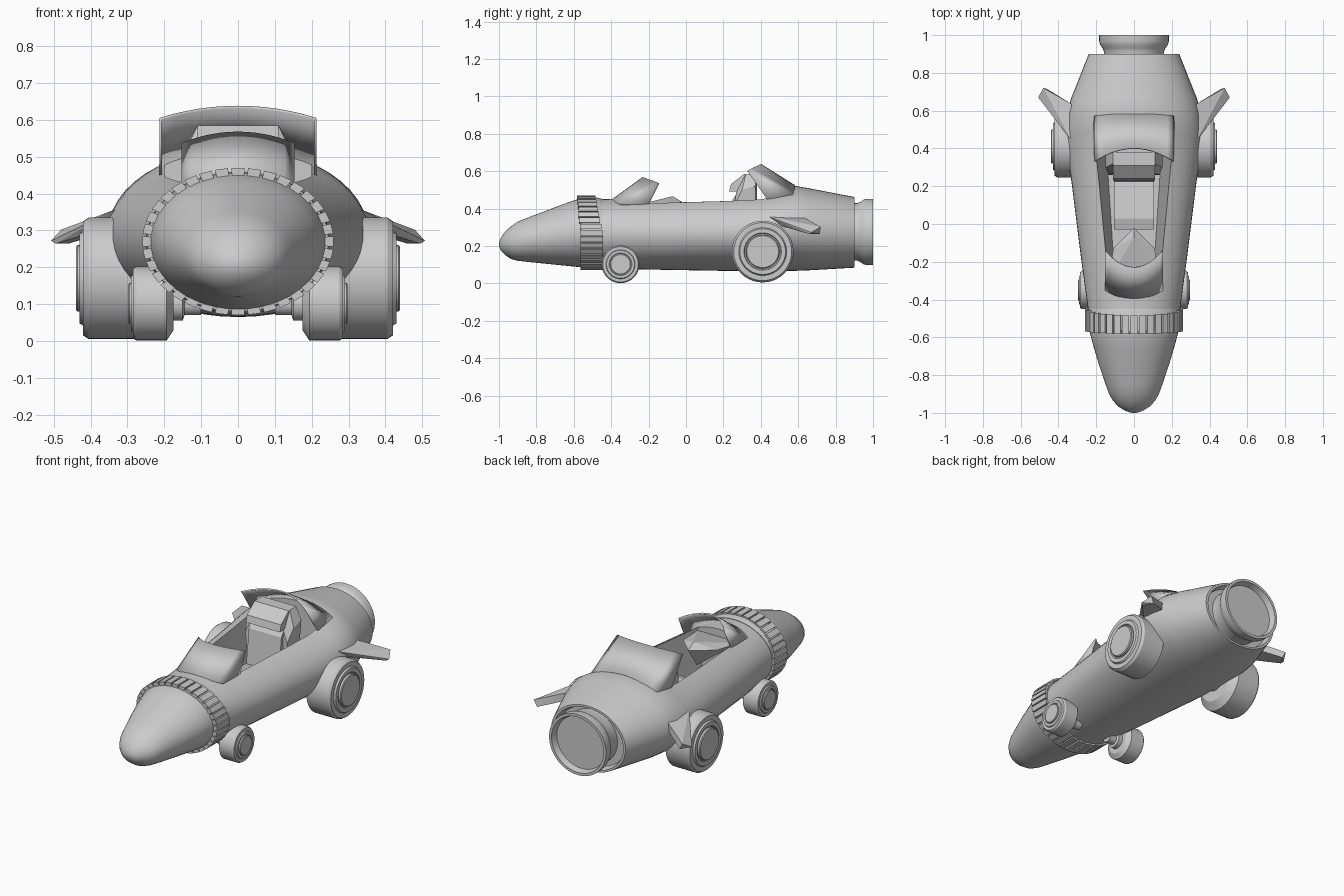
import bpy
import bmesh
from math import sin, cos, pi, radians

cube = bpy.data.objects.get("Cube")
if cube:
    bpy.data.objects.remove(cube, do_unlink=True)

grey = bpy.data.materials.new("plain_grey")
grey.use_nodes = True
grey.diffuse_color = (0.6, 0.6, 0.6, 1)
grey.node_tree.nodes["Principled BSDF"].inputs["Base Color"].default_value = (0.6, 0.6, 0.6, 1)


def finish(name, bm, angle=30):
    bmesh.ops.recalc_face_normals(bm, faces=bm.faces[:])
    mesh = bpy.data.meshes.new(name)
    bm.to_mesh(mesh)
    bm.free()
    mesh.materials.append(grey)
    obj = bpy.data.objects.new(name, mesh)
    bpy.context.collection.objects.link(obj)
    smooth(obj, angle)
    return obj


def smooth(obj, angle=30):
    bpy.ops.object.select_all(action='DESELECT')
    obj.select_set(True)
    bpy.context.view_layer.objects.active = obj
    bpy.ops.object.shade_smooth_by_angle(angle=radians(angle))


def add_loft(bm, sections):
    """Bridge closed rings of points and cap both ends."""
    rings = [[bm.verts.new(p) for p in s] for s in sections]
    n = len(rings[0])
    for a, b in zip(rings, rings[1:]):
        for i in range(n):
            j = (i + 1) % n
            bm.faces.new((a[i], a[j], b[j], b[i]))
    bm.faces.new(rings[0])
    bm.faces.new(rings[-1])


def loft(name, sections, angle=30):
    bm = bmesh.new()
    add_loft(bm, sections)
    return finish(name, bm, angle)


def hull(name, points, angle=20):
    bm = bmesh.new()
    for p in points:
        bm.verts.new(p)
    bmesh.ops.convex_hull(bm, input=bm.verts[:])
    return finish(name, bm, angle)


def mirrored(points):
    return [(s * x, y, z) for x, y, z in points for s in (-1, 1)]


def oval(y, w, low, high, n=48):
    mid, half = (low + high) / 2, (high - low) / 2
    return [(w * cos(2 * pi * i / n), y, mid + half * sin(2 * pi * i / n)) for i in range(n)]


def turn_x(name, profile, y, z, side=1, n=40):
    """Turned part around the x axis; profile holds (radius, x)."""
    return loft(name, [[(side * x, y + r * cos(2 * pi * i / n), z + r * sin(2 * pi * i / n))
                        for i in range(n)] for r, x in profile])


# Main body, with a recessed tail
body = loft("body", [oval(*s) for s in (
    (-0.5, 0.238, 0.082, 0.448), (-0.44, 0.245, 0.08, 0.45), (-0.2, 0.278, 0.074, 0.457),
    (0.2, 0.328, 0.067, 0.475), (0.4, 0.355, 0.065, 0.487), (0.48, 0.36, 0.065, 0.5),
    (0.58, 0.353, 0.067, 0.522), (0.66, 0.335, 0.07, 0.508), (0.9, 0.24, 0.084, 0.462),
    (0.9, 0.225, 0.095, 0.45), (0.86, 0.215, 0.105, 0.44))])

# Cockpit opening with inward sloping walls
outline = [(0.14, -0.3), (0.2, 0.36), (0.2, 0.56), (-0.2, 0.56), (-0.2, 0.36), (-0.14, -0.3)]
cutter = loft("cockpit_cutter", [[(x * k, y, z) for x, y in outline]
                                 for k, z in ((0.72, 0.17), (1, 0.45), (1, 0.9))])
cutter.hide_render = True
cut = body.modifiers.new("cockpit", 'BOOLEAN')
cut.operation = 'DIFFERENCE'
cut.solver = 'EXACT'
cut.object = cutter
bpy.context.view_layer.objects.active = body
bpy.ops.object.modifier_apply(modifier=cut.name)
bpy.data.objects.remove(cutter, do_unlink=True)
smooth(body)

# Nose cone
loft("nose_cone", [oval(*s) for s in (
    (-1.0, 0.012, 0.2, 0.22), (-0.99, 0.045, 0.175, 0.245), (-0.965, 0.085, 0.15, 0.28),
    (-0.935, 0.112, 0.13, 0.305), (-0.9, 0.132, 0.121, 0.33), (-0.85, 0.15, 0.115, 0.35),
    (-0.75, 0.184, 0.105, 0.388), (-0.65, 0.214, 0.095, 0.426), (-0.56, 0.238, 0.086, 0.457),
    (-0.5, 0.238, 0.086, 0.457))])

# Collar behind the nose, with a ring of raised slats
loft("collar_band", [oval(-0.56, 0.246, 0.08, 0.46), oval(-0.48, 0.25, 0.08, 0.46),
                     oval(-0.45, 0.247, 0.08, 0.452)])
bm = bmesh.new()
slats = 36
for i in range(slats):
    mid = 2 * pi * i / slats
    up = max(0, sin(mid))
    a, b = mid - 0.4 * 2 * pi / slats, mid + 0.4 * 2 * pi / slats
    add_loft(bm, [[(w * cos(t), y, 0.27 + h * sin(t)) for w, h, t in (
        (0.235, 0.178, a), (0.26, 0.2, a), (0.26, 0.2, b), (0.235, 0.178, b))]
        for y in (-0.565 - 0.017 * up, -0.445 - 0.04 * up)])
finish("collar_slats", bm)


# Curved cowls: a bowed panel with a triangular cheek on each side
def cowl(name, half, base, top, cheek, n=12):
    bm = bmesh.new()
    rows = []
    for y, bow, z, drop in (base, top):
        rows.append([bm.verts.new((half * t, y + bow * t * t, z - drop * t * t))
                     for t in (2 * i / n - 1 for i in range(n + 1))])
    for i in range(n):
        bm.faces.new((rows[0][i], rows[0][i + 1], rows[1][i + 1], rows[1][i]))
    for end, s in ((0, -1), (n, 1)):
        corner = bm.verts.new((s * half, *cheek))
        bm.faces.new((rows[0][end], rows[1][end], corner))
    obj = finish(name, bm)
    shell = obj.modifiers.new("thickness", 'SOLIDIFY')
    shell.thickness = 0.008
    shell.offset = 0


cowl("windshield", 0.15, (-0.4, 0.05, 0.442, 0.02), (-0.23, 0.085, 0.565, 0.03), (-0.2, 0.42))
cowl("rear_cowl", 0.21, (0.58, 0, 0.522, 0.055), (0.4, -0.07, 0.635, 0.032), (0.44, 0.44))

# Dashboard and seat
hull("dashboard", mirrored([(0.135, -0.3, 0.41), (0.11, -0.13, 0.425), (0, -0.07, 0.466),
                            (0, -0.02, 0.435), (0, -0.1, 0.32)]))
hull("seat_cushion", mirrored([(0.105, -0.03, 0.16), (0.105, -0.03, 0.27), (0.105, 0.03, 0.285),
                               (0.105, 0.14, 0.25), (0.105, 0.3, 0.24), (0.105, 0.3, 0.16)]))
hull("seat_back", mirrored([(0.105, 0.22, 0.2), (0.105, 0.25, 0.45), (0.105, 0.31, 0.535),
                            (0.105, 0.38, 0.55), (0.105, 0.38, 0.2)]))
hull("headrest", mirrored([(0.11, 0.23, 0.49), (0.11, 0.24, 0.53), (0.11, 0.31, 0.585),
                           (0.11, 0.38, 0.585), (0.11, 0.38, 0.5)]))
for side, label in ((1, "left"), (-1, "right")):
    hull(label + "_seat_wing", [(side * x, y, z) for x, y, z in (
        (0.1, 0.26, 0.24), (0.1, 0.27, 0.5), (0.11, 0.32, 0.585), (0.11, 0.38, 0.585),
        (0.15, 0.3, 0.5), (0.15, 0.37, 0.52), (0.135, 0.26, 0.42), (0.12, 0.26, 0.24),
        (0.12, 0.38, 0.24))])

# Tail nozzle, open at the back
loft("tail_nozzle", [oval(y, r, 0.275 - r * 0.96, 0.275 + r * 0.96) for r, y in (
    (0.16, 0.85), (0.16, 0.915), (0.166, 0.93), (0.18, 0.95), (0.184, 0.965), (0.184, 1.0),
    (0.168, 1.0), (0.158, 0.965))])

# Wheels, axles and fins on both sides
wheel = [(0.12, 0.24), (0.165, 0.27), (0.165, 0.405), (0.155, 0.42), (0.128, 0.42),
         (0.122, 0.43), (0.1, 0.43), (0.096, 0.424), (0.09, 0.424), (0.09, 0.436), (0.085, 0.44)]
for side, label in ((1, "left"), (-1, "right")):
    turn_x(label + "_rear_wheel", wheel, 0.41, 0.17, side)
    turn_x(label + "_front_wheel", [(r * 0.61, 0.23 + (x - 0.33) * 0.61) for r, x in wheel],
           -0.35, 0.102, side)
    turn_x(label + "_front_axle", [(0.03, 0.1), (0.03, 0.145), (0.045, 0.15), (0.045, 0.18)],
           -0.35, 0.1, side)
    turn_x(label + "_rear_axle", [(0.06, 0.15), (0.06, 0.26)], 0.41, 0.17, side)
    hull(label + "_fin", [(side * x, y, z) for x, y, z in (
        (0.33, 0.44, 0.358), (0.33, 0.635, 0.35), (0.33, 0.48, 0.315), (0.33, 0.635, 0.305),
        (0.507, 0.67, 0.272), (0.48, 0.72, 0.302), (0.495, 0.66, 0.264), (0.46, 0.715, 0.264))])
